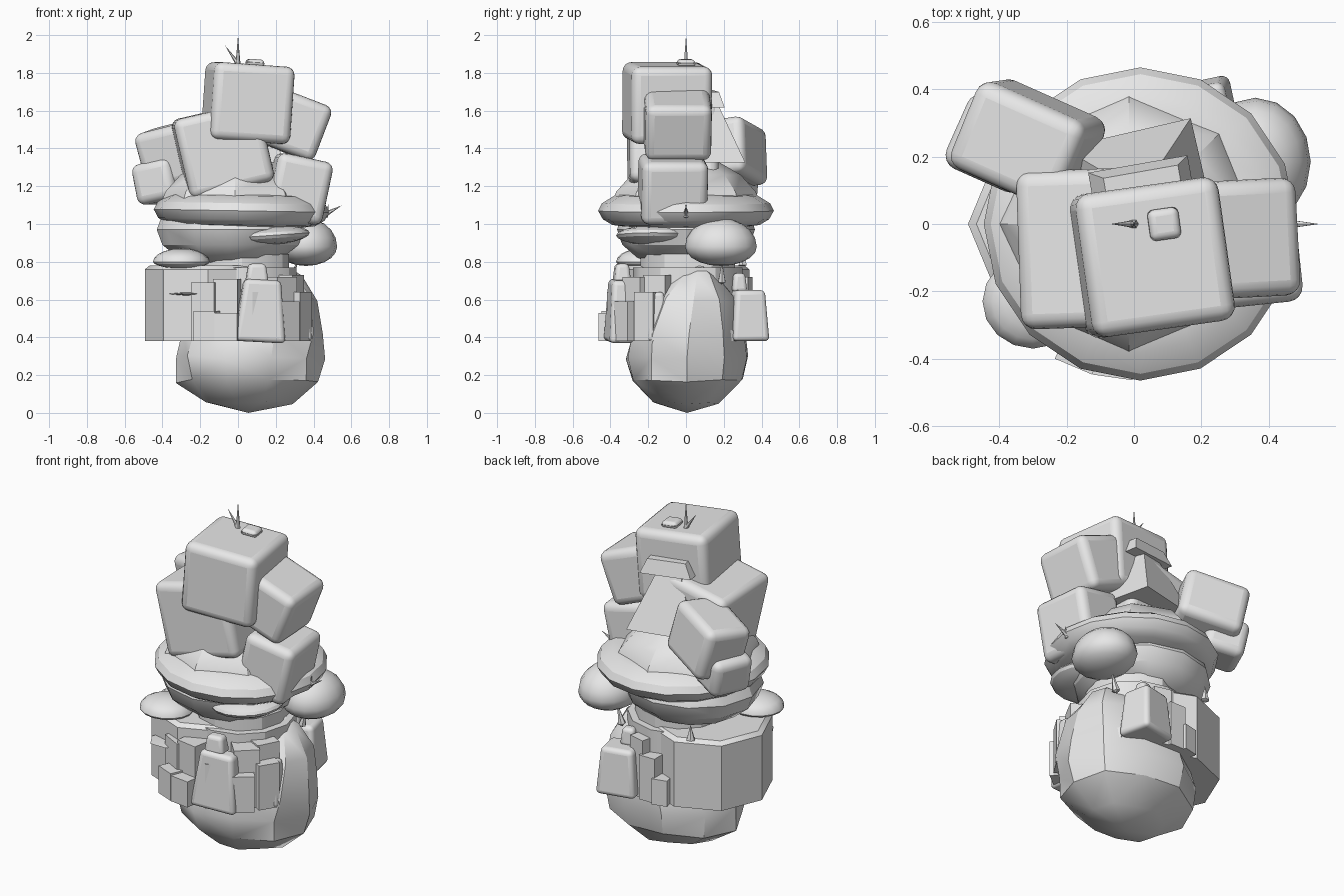
import bpy, bmesh, random
from math import radians, sin, cos, pi
from mathutils import Vector

random.seed(7)
old = bpy.data.objects.get("Cube")
if old:
    bpy.data.objects.remove(old, do_unlink=True)

grey = bpy.data.materials.new("plain grey")
grey.use_nodes = True
grey.diffuse_color = (0.8, 0.8, 0.8, 1)
grey.node_tree.nodes["Principled BSDF"].inputs["Base Color"].default_value = (0.8, 0.8, 0.8, 1)
parts = []


def finish(name, bm, loc=(0, 0, 0), rot=(0, 0, 0)):
    bmesh.ops.recalc_face_normals(bm, faces=bm.faces)
    mesh = bpy.data.meshes.new(name)
    bm.to_mesh(mesh)
    bm.free()
    mesh.materials.append(grey)
    ob = bpy.data.objects.new(name, mesh)
    ob.location = loc
    ob.rotation_euler = [radians(a) for a in rot]
    bpy.context.collection.objects.link(ob)
    parts.append(ob)
    return ob


def block(name, loc, size, rot=(0, 0, 0), taper=1.0, bevel=0.0):
    """Box centred on loc, narrowed at the top by taper, with rounded edges."""
    bm = bmesh.new()
    bmesh.ops.create_cube(bm, size=1)
    for v in bm.verts:
        k = taper if v.co.z > 0 else 1
        v.co = Vector((v.co.x * size[0] * k, v.co.y * size[1] * k, v.co.z * size[2]))
    ob = finish(name, bm, loc, rot)
    if bevel:
        mod = ob.modifiers.new("rounding", "BEVEL")
        mod.width = bevel
        mod.segments = 4
    return ob


def lathe(name, profile, sides, loc=(0, 0, 0), rot=(0, 0, 0), depth=1, jitter=0.0, lean=(0, 0)):
    """Turned shape from (radius, height) pairs; lean shifts the upper part sideways."""
    bm = bmesh.new()
    rings = []
    for r, z in profile:
        ring = []
        shift = max(0, z - 0.35)
        for i in range(sides):
            a = 2 * pi * i / sides
            wobble = jitter if r > 0.05 else 0
            k = r + random.uniform(-wobble, wobble)
            ring.append(bm.verts.new((k * cos(a) + lean[0] * shift,
                                      k * sin(a) * depth + lean[1] * shift,
                                      z + random.uniform(-wobble, wobble))))
        rings.append(ring)
    for low, high in zip(rings, rings[1:]):
        for i in range(sides):
            j = (i + 1) % sides
            bm.faces.new((low[i], low[j], high[j], high[i]))
    bm.faces.new(rings[0][::-1])
    bm.faces.new(rings[-1])
    bmesh.ops.remove_doubles(bm, verts=bm.verts, dist=0.0005)
    if jitter:
        bmesh.ops.triangulate(bm, faces=bm.faces)
    return finish(name, bm, loc, rot)


def ellipsoid(name, loc, radii, rot=(0, 0, 0), squash=1.0, u=16, v=10):
    """Stretched ball whose lower half is made shallower by squash."""
    bm = bmesh.new()
    bmesh.ops.create_uvsphere(bm, u_segments=u, v_segments=v, radius=1)
    for vert in bm.verts:
        vert.co = Vector([c * r for c, r in zip(vert.co, radii)])
        if vert.co.z < 0:
            vert.co.z *= squash
    return finish(name, bm, loc, rot)


def thorn(name, loc, length, radius, rot=(0, 0, 0)):
    lathe(name, [(0, 0), (radius, length * 0.12), (radius * 0.6, length * 0.45), (0, length)],
          6, loc, rot)


# Faceted boulder at the bottom, leaning to one side as it rises
lathe("boulder", [(0, 0), (0.22, 0.06), (0.37, 0.17), (0.395, 0.29), (0.375, 0.43),
                  (0.285, 0.6), (0.15, 0.73), (0, 0.8)], 10, (0.055, 0.005, 0),
      depth=0.84, jitter=0.015, lean=(0.36, 0.14))

# Walled tower with terraces
lathe("tower_drum", [(0.335, 0.38), (0.335, 0.76), (0.31, 0.78)], 8, (-0.158, 0, 0))
lathe("upper_terrace", [(0.29, 0.6), (0.29, 0.77), (0.25, 0.77), (0.25, 0.84)], 12,
      (0.02, 0.01, 0))

# Stepped wall blocks: angle, distance, width, depth, top
steps = [(-113, 0.41, 0.12, 0.10, 0.54), (-98, 0.41, 0.12, 0.10, 0.53),
         (-118, 0.34, 0.14, 0.12, 0.69), (-100, 0.33, 0.13, 0.12, 0.71),
         (-70, 0.36, 0.14, 0.12, 0.64), (-52, 0.38, 0.13, 0.13, 0.59),
         (-48, 0.33, 0.14, 0.12, 0.72), (-32, 0.37, 0.12, 0.11, 0.64),
         (-28, 0.30, 0.13, 0.12, 0.73), (76, 0.30, 0.10, 0.10, 0.72),
         (90, 0.32, 0.10, 0.09, 0.64), (103, 0.34, 0.09, 0.08, 0.53),
         (36, 0.36, 0.06, 0.06, 0.44)]
for i, (angle, dist, width, depth, top) in enumerate(steps):
    a = radians(angle)
    block(f"wall_step_{i + 1}", (dist * cos(a), dist * sin(a), (0.38 + top) / 2),
          (depth, width, top - 0.38), (0, 0, angle))

# Rounded buttresses and their caps
block("front_buttress", (0.12, -0.355, 0.54), (0.27, 0.13, 0.33), (0, 3, 8), 0.72, 0.025)
block("front_buttress_cap", (0.1, -0.34, 0.74), (0.12, 0.09, 0.1), (0, 0, 8), 0.75, 0.02)
block("side_buttress", (0.355, -0.15, 0.51), (0.07, 0.11, 0.26), (0, 0, 0), 0.6, 0.02)
block("back_buttress", (0.19, 0.325, 0.515), (0.23, 0.2, 0.27), (0, 0, 12), 0.8, 0.025)
block("back_buttress_cap", (0.17, 0.28, 0.69), (0.09, 0.08, 0.1), (0, 0, 12), 0.75, 0.02)
lathe("wall_flap", [(0, 0), (0.1, 0.01), (0, 0.02)], 6, (-0.27, -0.27, 0.62))

# Round middle with shelf discs
ellipsoid("middle_ball", (-0.04, 0, 0.97), (0.39, 0.365, 0.21), u=12, v=8)
ellipsoid("left_shelf", (-0.3, -0.23, 0.8), (0.15, 0.14, 0.07), (0, 0, 0), 0.5)
ellipsoid("front_shelf", (0.18, -0.17, 0.94), (0.2, 0.2, 0.05), (0, -4, 0))
ellipsoid("side_cap", (0.36, 0.185, 0.88), (0.165, 0.19, 0.15), squash=0.68)

# Thick rounded brim with a low-sided domed crown
lathe("brim", [(0.2, 0.97), (0.39, 0.995), (0.44, 1.025), (0.465, 1.07), (0.445, 1.11),
               (0.38, 1.15), (0.3, 1.16)], 16, rot=(0, 1, 0))
lathe("crown", [(0.385, 1.13), (0.37, 1.17), (0.29, 1.26), (0.17, 1.33), (0, 1.36)], 8,
      (-0.015, 0, 0))

# Pile of rounded cubes
cubes = [("top_cube", (0.052, -0.1, 1.64), (0.43, 0.43, 0.41), (0, 4, 8)),
         ("right_cube", (0.3, -0.045, 1.525), (0.31, 0.35, 0.31), (0, 21, 3)),
         ("left_cube", (-0.08, -0.07, 1.39), (0.46, 0.47, 0.43), (0, -13, 2)),
         ("lower_right_cube", (0.315, -0.07, 1.185), (0.3, 0.35, 0.34), (0, 12, 6)),
         ("back_cube", (-0.315, 0.24, 1.375), (0.36, 0.28, 0.31), (8, -13, -24)),
         ("back_small_cube", (-0.41, 0.24, 1.225), (0.23, 0.24, 0.22), (0, -12, -24))]
for name, loc, size, rot in cubes:
    block(name, loc, size, rot, bevel=0.045)

# Wedges filling the back of the pile
block("back_wedge", (0.02, 0.09, 1.48), (0.39, 0.37, 0.31), (0, 0, 13), 0.35)
block("back_ledge", (0.03, 0.085, 1.665), (0.3, 0.19, 0.08), (0, 3, 10), 0.75)

# Knob and thorns
block("top_knob", (0.09, 0, 1.855), (0.1, 0.1, 0.035), (0, 4, 8), 0.85, 0.018)
thorn("top_thorn", (0, 0, 1.82), 0.18, 0.014)
thorn("top_thorn_side", (0.005, 0, 1.84), 0.13, 0.012, (0, -35, 0))
thorn("right_thorn", (0.44, 0, 1.04), 0.125, 0.016, (0, 62, 0))
thorn("right_thorn_up", (0.46, 0, 1.03), 0.08, 0.014, (0, 15, 0))
thorn("back_thorn", (-0.24, 0.3, 0.77), 0.1, 0.025)
thorn("side_thorn", (0.28, 0.19, 0.68), 0.13, 0.022, (0, 15, 0))

# Smooth rounded surfaces, keep hard edges
bpy.ops.object.select_all(action="DESELECT")
for ob in parts:
    ob.select_set(True)
bpy.context.view_layer.objects.active = parts[0]
bpy.ops.object.shade_smooth_by_angle(angle=radians(30))
